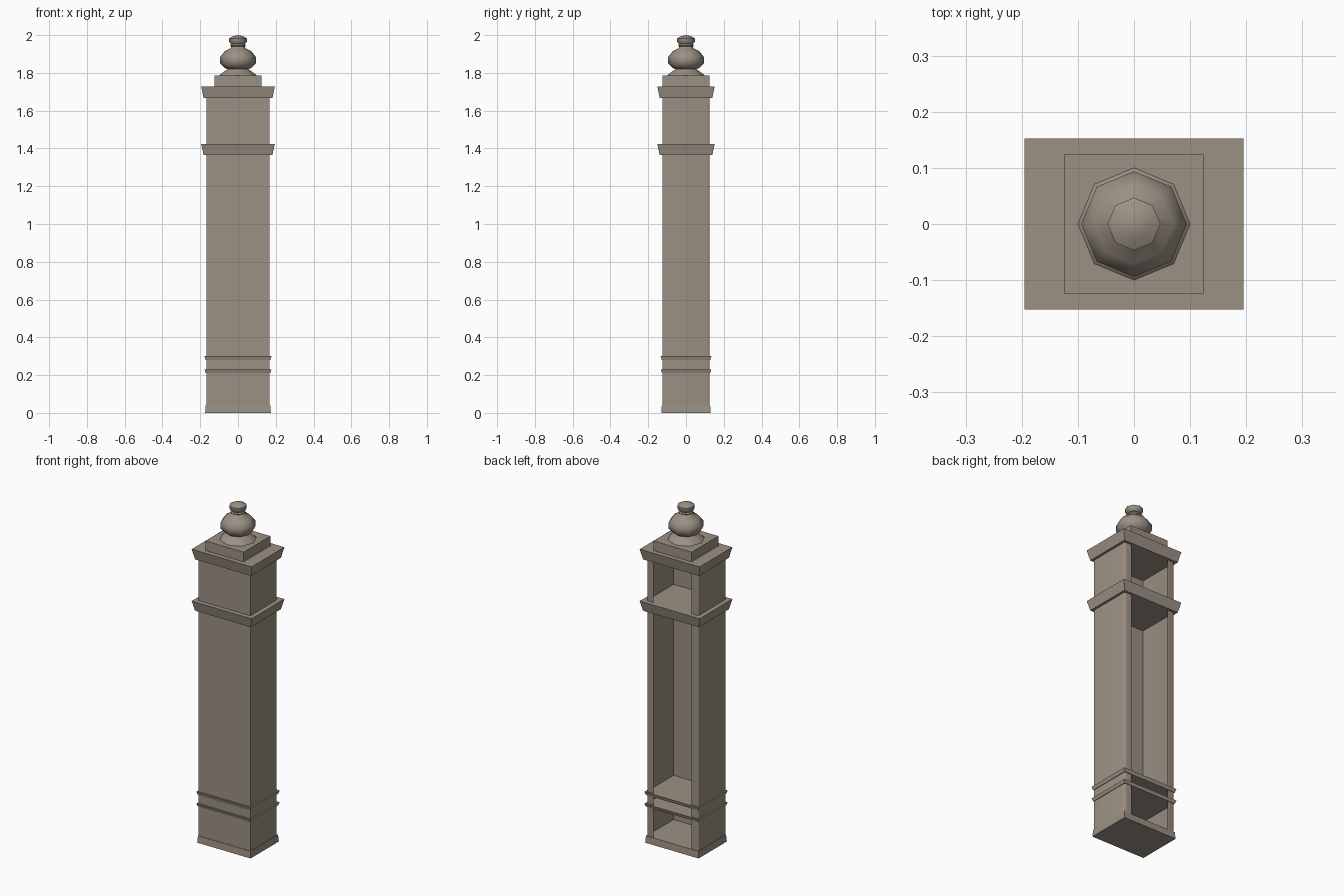
import bpy, bmesh, math

if "Cube" in bpy.data.objects:
    bpy.data.objects.remove(bpy.data.objects["Cube"])

stone = bpy.data.materials.new("taupe stone")
stone.diffuse_color = (0.33, 0.28, 0.23, 1)
stone.use_nodes = True
stone.node_tree.nodes["Principled BSDF"].inputs["Base Color"].default_value = stone.diffuse_color


def finish(name, bm, smooth=None):
    me = bpy.data.meshes.new(name)
    bm.to_mesh(me)
    bm.free()
    ob = bpy.data.objects.new(name, me)
    bpy.context.collection.objects.link(ob)
    me.materials.append(stone)
    if smooth:
        bpy.ops.object.select_all(action='DESELECT')
        ob.select_set(True)
        bpy.context.view_layer.objects.active = ob
        bpy.ops.object.shade_smooth_by_angle(angle=math.radians(smooth))
    return ob


def block(name, z0, z1, bottom, top):
    """Solid tapered slab given half sizes at the bottom and the top."""
    bm = bmesh.new()
    bmesh.ops.create_cube(bm, size=2)
    for v in bm.verts:
        hx, hy = top if v.co.z > 0 else bottom
        v.co = (v.co.x * hx, v.co.y * hy, z1 if v.co.z > 0 else z0)
    finish(name, bm)


# base, mouldings and cap
block("base", 0.0, 0.04, (0.174, 0.131), (0.171, 0.128))
block("lower_moulding", 0.212, 0.23, (0.171, 0.128), (0.177, 0.134))
block("upper_moulding", 0.28, 0.30, (0.171, 0.128), (0.177, 0.134))
block("collar", 1.365, 1.423, (0.182, 0.139), (0.195, 0.152))
block("cap", 1.667, 1.728, (0.182, 0.139), (0.195, 0.152))
block("plinth", 1.728, 1.785, (0.124, 0.124), (0.124, 0.124))

# shaft: thin channel, open at the back with a lip on either side
X, Y, LIP, R = 0.168, 0.125, 0.045, 0.008
half = [(X, -Y)]
for i in range(4):
    a = math.radians(30 * i)
    half.append((X - R + R * math.cos(a), Y - R + R * math.sin(a)))
half.append((X - LIP, Y))
path = [(-x, y) for x, y in reversed(half)] + half
bm = bmesh.new()
rows = [[bm.verts.new((x, y, z)) for x, y in path] for z in (0.02, 1.69)]
for i in range(len(path) - 1):
    bm.faces.new((rows[0][i], rows[0][i + 1], rows[1][i + 1], rows[1][i]))
finish("shaft", bm, 40)

# eight-sided turned finial, as radius and height
profile = [(0.100, 1.785), (0.094, 1.791), (0.055, 1.82), (0.068, 1.825),
           (0.094, 1.85), (0.094, 1.885), (0.070, 1.915), (0.040, 1.93),
           (0.036, 1.94), (0.042, 1.946), (0.036, 1.952), (0.047, 1.963),
           (0.047, 1.983), (0.025, 1.995)]
bm = bmesh.new()
rings = [[bm.verts.new((r * math.cos(k * math.pi / 4), r * math.sin(k * math.pi / 4), z))
          for k in range(8)] for r, z in profile]
for lo, hi in zip(rings, rings[1:]):
    for k in range(8):
        n = (k + 1) % 8
        bm.faces.new((lo[k], lo[n], hi[n], hi[k]))
tip = bm.verts.new((0, 0, 2.0))
for k in range(8):
    bm.faces.new((rings[-1][k], rings[-1][(k + 1) % 8], tip))
finish("finial", bm, 50)
